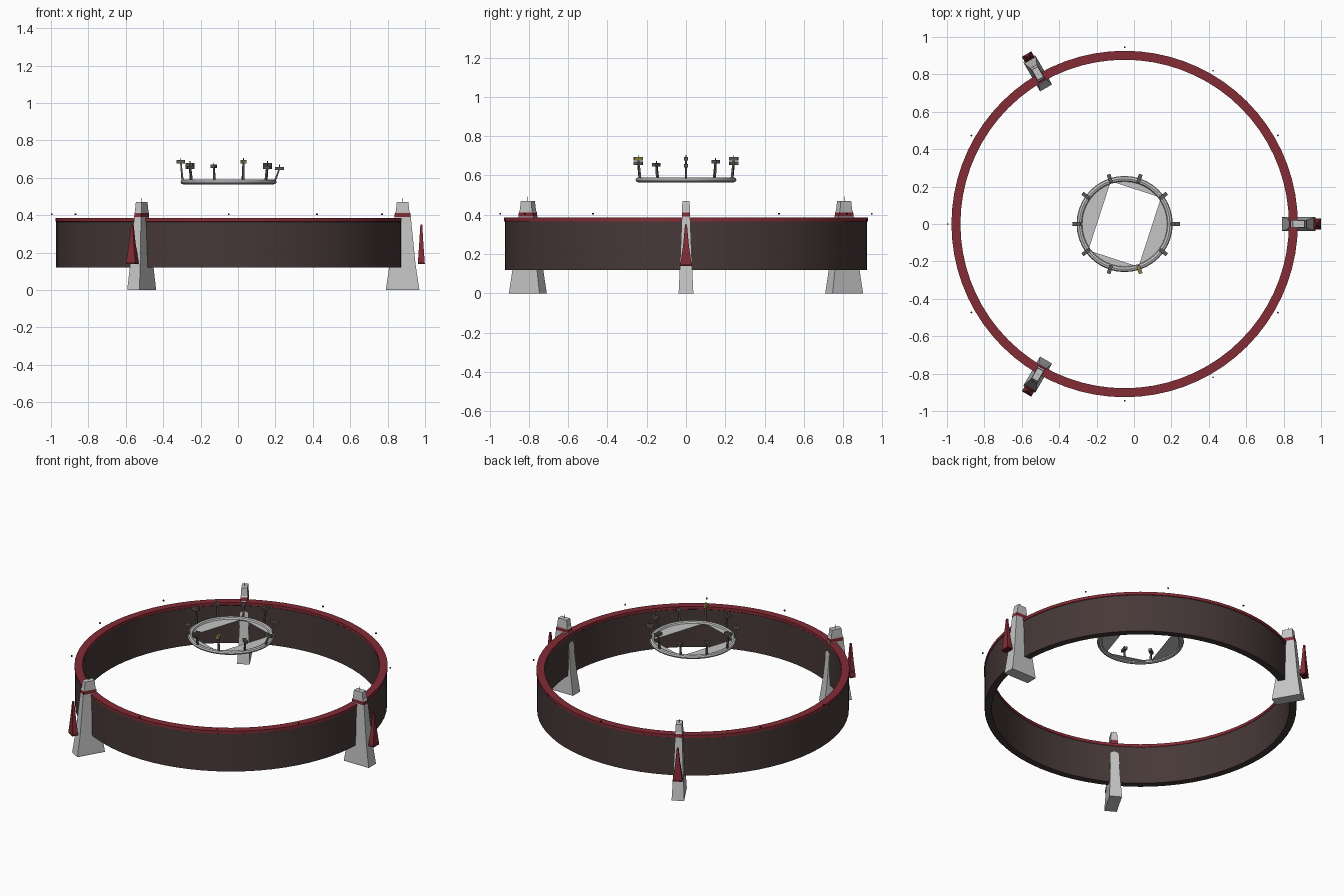
import bpy, bmesh, math
from mathutils import Matrix, Vector

if "Cube" in bpy.data.objects:
    bpy.data.objects.remove(bpy.data.objects["Cube"])

CX = -0.05  # ring axis offset along x


def mat(name, rgb):
    m = bpy.data.materials.new(name)
    m.diffuse_color = (*rgb, 1)
    m.use_nodes = True
    m.node_tree.nodes["Principled BSDF"].inputs["Base Color"].default_value = m.diffuse_color
    return m


RED = mat("rim red", (0.23, 0.025, 0.036))
DARK_RED = mat("dark red", (0.09, 0.012, 0.016))
BROWN = mat("wall brown", (0.062, 0.040, 0.039))
GREY = mat("light grey", (0.56, 0.56, 0.56))
METAL = mat("dark metal", (0.11, 0.10, 0.085))
OLIVE = mat("olive", (0.25, 0.22, 0.06))


def finish(bm, name, mats, smooth=False):
    bmesh.ops.recalc_face_normals(bm, faces=bm.faces)
    me = bpy.data.meshes.new(name)
    bm.to_mesh(me)
    bm.free()
    ob = bpy.data.objects.new(name, me)
    bpy.context.collection.objects.link(ob)
    for m in mats:
        me.materials.append(m)
    if smooth:
        bpy.ops.object.select_all(action='DESELECT')
        ob.select_set(True)
        bpy.context.view_layer.objects.active = ob
        bpy.ops.object.shade_smooth_by_angle(angle=math.radians(35))
    return ob


def around(ang):
    """Frame at the ring axis: local x radial, y tangential."""
    return Matrix.Translation((CX, 0, 0)) @ Matrix.Rotation(math.radians(ang), 4, 'Z')


def lathe(name, profile, mats, n, rule=None, smooth=False):
    """Revolve a closed (radius, z) outline; rule gives the colour of each outline edge."""
    bm = bmesh.new()
    rings = [[bm.verts.new((CX + r * math.cos(2 * math.pi * i / n),
                            r * math.sin(2 * math.pi * i / n), z)) for r, z in profile]
             for i in range(n)]
    k = len(profile)
    for i in range(n):
        a, b = rings[i], rings[(i + 1) % n]
        for j in range(k):
            f = bm.faces.new((a[j], b[j], b[(j + 1) % k], a[(j + 1) % k]))
            f.material_index = rule(j) if rule else 0
    return finish(bm, name, mats, smooth)


def loft(name, sections, mats, frame):
    """Stack rectangles (radial centre, radial half, tangential half, z, colour above)."""
    bm = bmesh.new()
    rows = []
    for c, hx, hy, z, _ in sections:
        rows.append([bm.verts.new(frame @ Vector((c + sx * hx, sy * hy, z)))
                     for sx, sy in ((-1, -1), (1, -1), (1, 1), (-1, 1))])
    for r in range(len(rows) - 1):
        for j in range(4):
            f = bm.faces.new((rows[r][j], rows[r][(j + 1) % 4],
                              rows[r + 1][(j + 1) % 4], rows[r + 1][j]))
            f.material_index = sections[r][4]
    bm.faces.new(rows[0][::-1]).material_index = sections[0][4]
    bm.faces.new(rows[-1]).material_index = sections[-1][4]
    return finish(bm, name, mats)


def box(name, c, h, z0, z1, m, frame, hy=None):
    hy = h if hy is None else hy
    return loft(name, [(c, h, hy, z0, 0), (c, h, hy, z1, 0)], [m], frame)


# Large wall ring with a red rim on top
outline = [(0.88, 0.12), (0.922, 0.12), (0.922, 0.365), (0.926, 0.367),
           (0.926, 0.385), (0.878, 0.385), (0.878, 0.367), (0.88, 0.365)]
lathe("wall_ring", outline, [BROWN, RED], 72, lambda j: 1 if 2 <= j <= 6 else 0, True)

# Three tapered towers straddling the wall, each with an outer fin and mast
for n, ang in enumerate((0, 120, 240)):
    fr = around(ang)
    loft(f"tower_{n}", [(0.93, 0.090, 0.037, 0.0, 0), (0.93, 0.088, 0.037, 0.012, 0),
                        (0.93, 0.069, 0.031, 0.14, 0), (0.93, 0.044, 0.021, 0.39, 1),
                        (0.93, 0.041, 0.021, 0.412, 0), (0.93, 0.036, 0.021, 0.42, 0),
                        (0.93, 0.031, 0.018, 0.47, 0)], [GREY, RED], fr)
    loft(f"tower_fin_{n}", [(1.03, 0.019, 0.029, 0.138, 1), (1.03, 0.018, 0.028, 0.15, 0),
                            (1.03, 0.011, 0.014, 0.25, 0), (1.03, 0.005, 0.005, 0.35, 0)],
         [RED, DARK_RED], fr)
    box(f"tower_mast_{n}", 0.93, 0.0012, 0.47, 0.492, METAL, fr)

# Marker lights floating around the rim
for ang in range(0, 360, 30):
    if ang % 120:
        box(f"marker_light_{ang}", 0.946, 0.004, 0.402, 0.41, DARK_RED, around(ang))

# Small floating ring
lathe("inner_ring", [(0.242 + 0.015 * math.cos(math.pi * i / 4),
                      0.578 + 0.013 * math.sin(math.pi * i / 4)) for i in range(8)],
      [GREY], 40, smooth=True)

# Thin plates filling the four segments between ring and rectangular opening
for n, (a0, a1) in enumerate(((36, 108), (108, 216), (216, 288), (288, 396))):
    bm = bmesh.new()
    steps = 12
    pts = [around(a0 + (a1 - a0) * i / steps) @ Vector((0.24, 0, 0.575))
           for i in range(steps + 1)]
    face = bm.faces.new([bm.verts.new(p) for p in pts])
    up = bmesh.ops.extrude_face_region(bm, geom=[face])["geom"]
    bmesh.ops.translate(bm, vec=(0, 0, 0.003),
                        verts=[v for v in up if isinstance(v, bmesh.types.BMVert)])
    finish(bm, f"segment_plate_{n}", [GREY])

# Ten lamp posts: leaning stem, radial head and thin mast
heights = (0.65, 0.67, 0.685, 0.662, 0.67, 0.685, 0.655, 0.662, 0.685, 0.655)
for n, z in enumerate(heights):
    fr = around(36 * n)
    lean = 0.272 if n == 0 else 0.256
    loft(f"post_stem_{n}", [(0.246, 0.006, 0.006, 0.58, 0), (lean, 0.004, 0.004, z, 0)],
         [METAL], fr)
    box(f"post_head_{n}", lean, 0.023, z - 0.009, z + 0.009,
        OLIVE if n == 8 else METAL, fr, 0.010)
    box(f"post_mast_{n}", lean, 0.0015, z, z + 0.02, METAL, fr)
